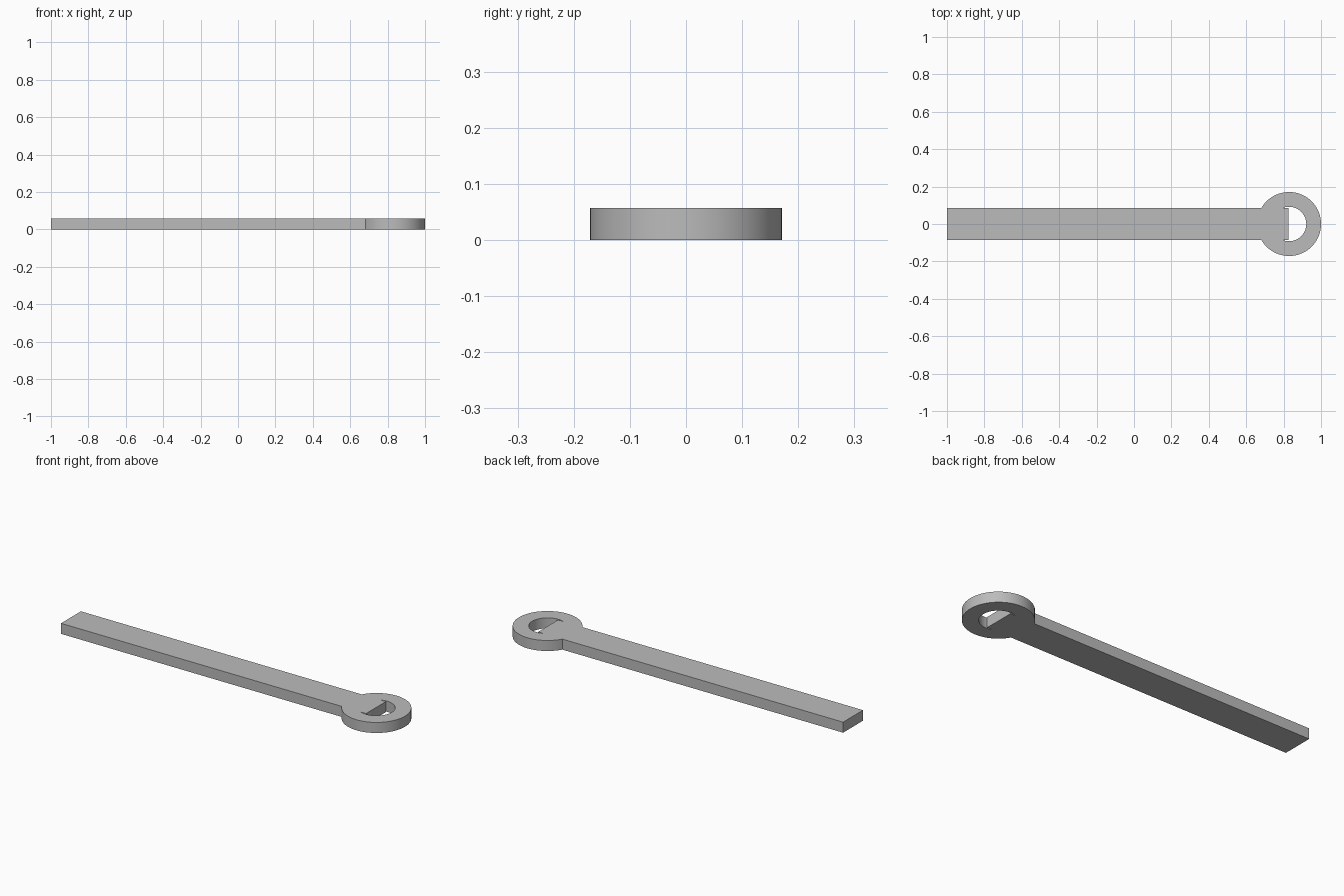
import bpy
from math import asin, cos, sin, pi, radians

cube = bpy.data.objects.get("Cube")
if cube:
    bpy.data.objects.remove(cube, do_unlink=True)

HEIGHT = 0.057
HALF_WIDTH = 0.085
OUTER, INNER = 0.171, 0.092
CENTRE = 1 - OUTER


def ring_arc(radius, steps=72):
    """Arc around the eye, open on the left where it meets the bar sides."""
    end = pi - asin(HALF_WIDTH / radius)
    angles = [-end + 2 * end * i / steps for i in range(steps + 1)]
    return [(CENTRE + radius * cos(a), radius * sin(a)) for a in angles]


def add_outline(curve, points):
    spline = curve.splines.new("POLY")
    spline.points.add(len(points) - 1)
    for point, (x, y) in zip(spline.points, points):
        point.co = (x, y, 0, 1)
    spline.use_cyclic_u = True


# Flat profile: bar with a round eye, and the hole that the bar end cuts short
profile = bpy.data.curves.new("bar_with_eye", "CURVE")
profile.dimensions = "2D"
profile.fill_mode = "BOTH"
profile.extrude = HEIGHT / 2
add_outline(profile, ring_arc(OUTER) + [(-1, HALF_WIDTH), (-1, -HALF_WIDTH)])
add_outline(profile, ring_arc(INNER) + [(CENTRE - 0.003, HALF_WIDTH),
                                        (CENTRE - 0.003, -HALF_WIDTH)])

# Thickness, standing on the ground
bar = bpy.data.objects.new("bar_with_eye", profile)
bar.location.z = HEIGHT / 2
bpy.context.collection.objects.link(bar)
bpy.ops.object.select_all(action="DESELECT")
bar.select_set(True)
bpy.context.view_layer.objects.active = bar
bpy.ops.object.convert(target="MESH")
bar = bpy.context.object

# Weld the caps to the walls, then smooth only the round walls
bpy.ops.object.mode_set(mode="EDIT")
bpy.ops.mesh.select_all(action="SELECT")
bpy.ops.mesh.remove_doubles(threshold=0.0001)
bpy.ops.mesh.normals_make_consistent(inside=False)
bpy.ops.object.mode_set(mode="OBJECT")
bpy.ops.object.shade_smooth_by_angle(angle=radians(30))

# Single grey
grey = bpy.data.materials.new("plain_grey")
grey.use_nodes = True
colour = (0.5, 0.5, 0.5, 1)
grey.diffuse_color = colour
grey.node_tree.nodes["Principled BSDF"].inputs["Base Color"].default_value = colour
bar.data.materials.clear()
bar.data.materials.append(grey)
